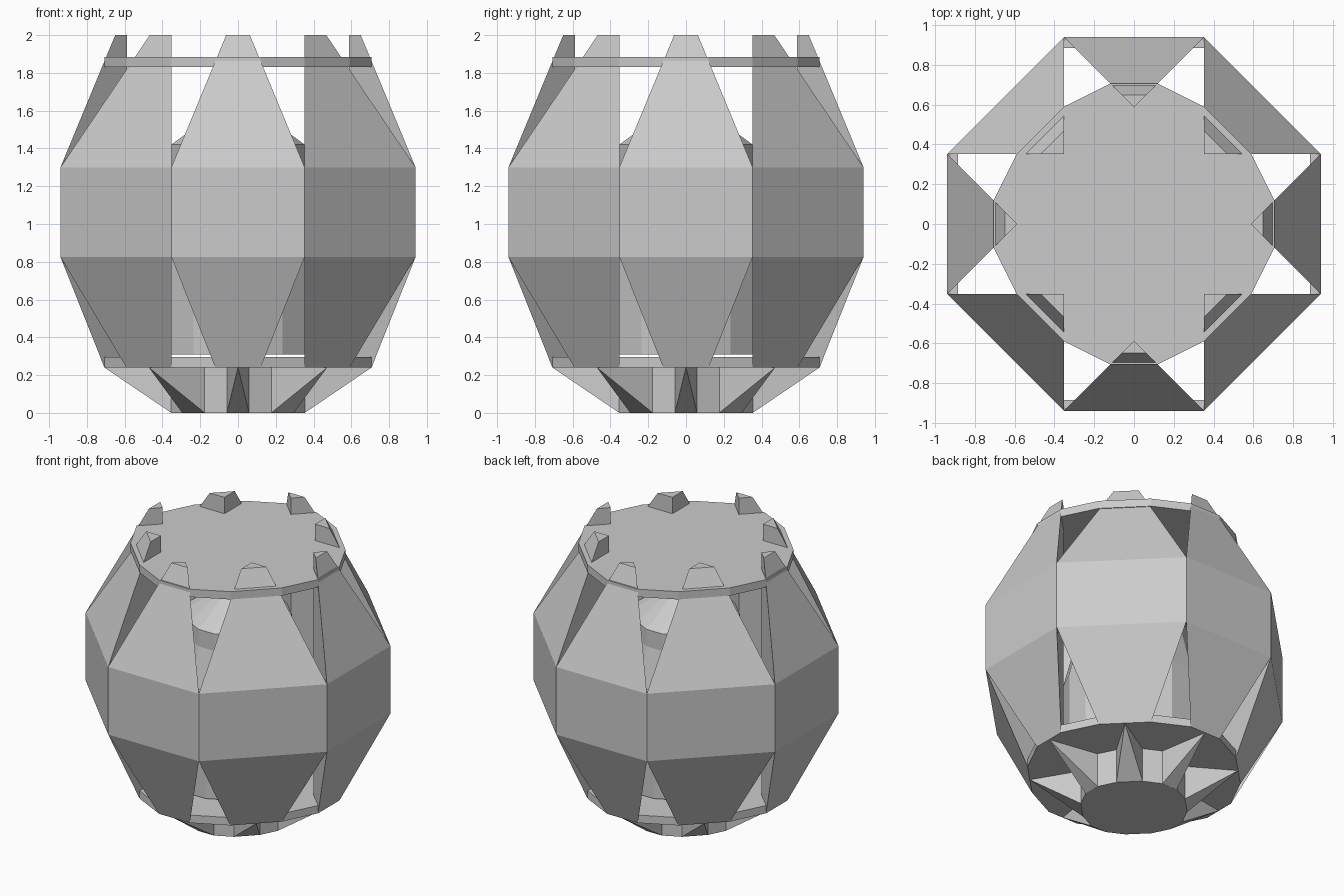
import bpy, bmesh
from math import radians, sin, cos

if "Cube" in bpy.data.objects:
    bpy.data.objects.remove(bpy.data.objects["Cube"])


def hull(name, pts, ang=0):
    """Convex solid from points, turned around z by ang degrees."""
    a = radians(ang)
    bm = bmesh.new()
    for x, y, z in pts:
        bm.verts.new((x * cos(a) - y * sin(a), x * sin(a) + y * cos(a), z))
    bmesh.ops.convex_hull(bm, input=bm.verts[:])
    bmesh.ops.dissolve_limit(bm, angle_limit=radians(0.5), verts=bm.verts[:], edges=bm.edges[:])
    bmesh.ops.recalc_face_normals(bm, faces=bm.faces[:])
    me = bpy.data.meshes.new(name)
    bm.to_mesh(me)
    bm.free()
    ob = bpy.data.objects.new(name, me)
    bpy.context.collection.objects.link(ob)
    return ob


# Sixteen-sided outline shared by discs and core
QUARTER = [(0.118, 0.707), (0.353, 0.59), (0.59, 0.353), (0.707, 0.118)]


def ring(k, z):
    return [(sx * x * k, sy * y * k, z) for x, y in QUARTER for sx in (1, -1) for sy in (1, -1)]


# Discs
hull("lower_disc", ring(1, 0.24) + ring(1, 0.295))
hull("upper_disc", ring(1, 1.83) + ring(1, 1.885))

# Base hub
hull("base_hub", ring(0.5, 0) + ring(0.5, 0.25))

# Inner core with sloped cap
hull("core_body", ring(0.667, 0.31) + ring(0.667, 0.85) + ring(0.5, 1.3))
hull("core_cap", ring(0.5, 1.25) + ring(0.5, 1.42) + ring(0.17, 1.59))


# Wedge section: flat outer side at distance d, inner edge at distance tip
def wedge(tip, d, z):
    w = d - tip
    return [(-w, -d, z), (w, -d, z), (0, -tip, z)]


for i in range(4):
    for kind, off, tip, low, mid, top, base, hw in (
            ("straight", 0, 0.587, 0.707, 0.94, 0.65, 0.353, 0.059),
            ("diagonal", 45, 0.499, 0.667, 0.914, 0.58, 0.333, 0.084)):
        ang = 90 * i + off
        # Outer shell panels
        hull(f"{kind}_panel_{i}", wedge(tip, low, 0.24) + wedge(tip, mid, 0.825)
             + wedge(tip, mid, 1.3) + wedge(tip, top, 2.0), ang)
        # Base fins
        hull(f"{kind}_fin_{i}", [(-hw, -base, 0), (hw, -base, 0), (-hw, -base, 0.245),
                                 (hw, -base, 0.245), (0, -low, 0.24)], ang)
    # Small webs joining neighbouring panels
    for s in (1, -1):
        hull(f"web_{i}_{s}", [(s * x, y, z) for z in (0.825, 1.3) for x, y in
                              ((0.353, -0.94), (0.353, -0.885), (0.298, -0.885))], 90 * i)
